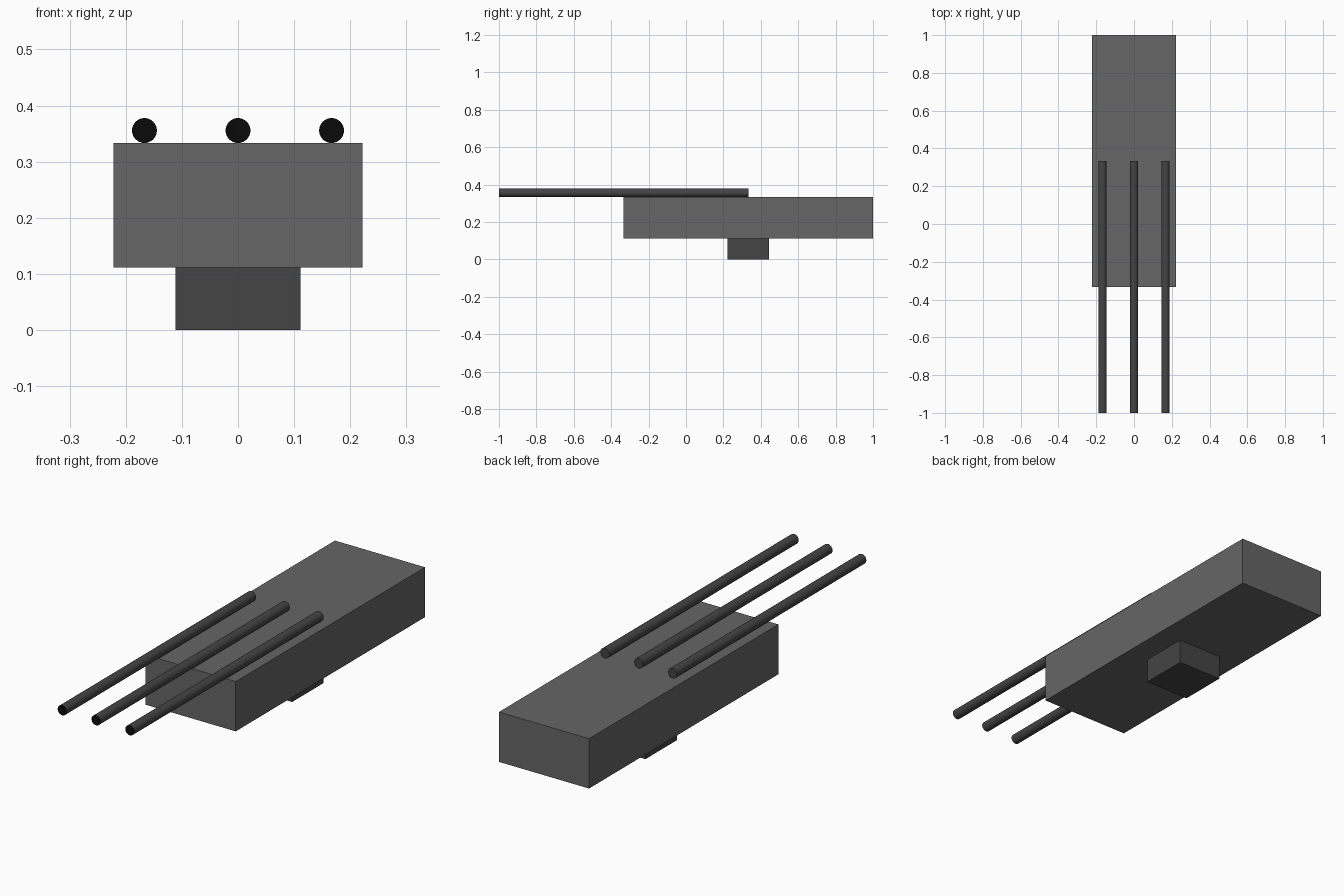
import bpy
import math

cube = bpy.data.objects.get("Cube")
if cube:
    bpy.data.objects.remove(cube, do_unlink=True)


def material(name, value):
    mat = bpy.data.materials.new(name)
    mat.use_nodes = True
    color = (value, value, value, 1)
    mat.diffuse_color = color
    mat.node_tree.nodes["Principled BSDF"].inputs["Base Color"].default_value = color
    return mat


mid_grey = material("mid grey", 0.133)
dark_grey = material("dark grey", 0.058)
black = material("black", 0.003)


def box(name, low, high, mat):
    center = [(a + b) / 2 for a, b in zip(low, high)]
    bpy.ops.mesh.primitive_cube_add(size=1, location=center)
    obj = bpy.context.object
    obj.name = name
    obj.scale = [b - a for a, b in zip(low, high)]
    bpy.ops.object.transform_apply(location=False, rotation=False, scale=True)
    obj.data.materials.append(mat)


def barrel(name, x):
    bpy.ops.mesh.primitive_cylinder_add(
        vertices=32, radius=0.0222, depth=1.3333,
        location=(x, -0.3333, 0.3556), rotation=(math.pi / 2, 0, 0))
    obj = bpy.context.object
    obj.name = name
    bpy.ops.object.transform_apply(location=False, rotation=True, scale=False)
    obj.data.materials.append(dark_grey)
    obj.data.materials.append(black)
    # Black muzzle on the front cap
    for face in obj.data.polygons:
        face.material_index = 1 if face.normal.y < -0.9 else 0
    bpy.ops.object.shade_smooth_by_angle(angle=math.radians(40))


# Main housing and the mounting block beneath it
box("housing", (-0.2222, -0.3333, 0.1111), (0.2222, 1, 0.3333), mid_grey)
box("mount_block", (-0.1111, 0.2222, 0), (0.1111, 0.4444, 0.1111), dark_grey)

# Three long barrels resting on the housing
for side, x in (("right", -0.1667), ("middle", 0), ("left", 0.1667)):
    barrel(side + "_barrel", x)
